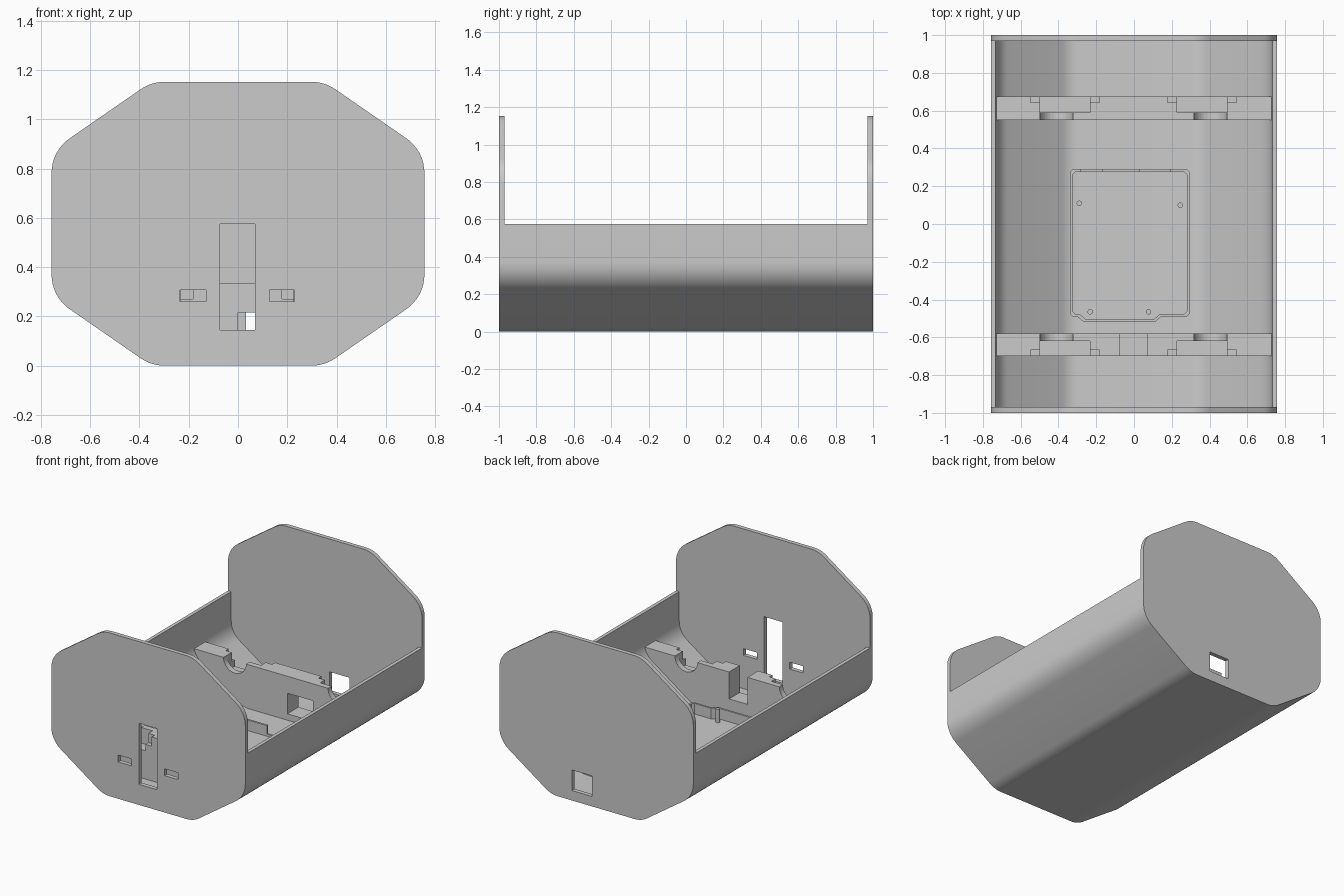
import bpy, bmesh, math
from mathutils import Vector

default = bpy.data.objects.get("Cube")
if default:
    bpy.data.objects.remove(default, do_unlink=True)

grey = bpy.data.materials.new("plain grey")
grey.use_nodes = True
colour = (0.6, 0.6, 0.6, 1)
grey.diffuse_color = colour
grey.node_tree.nodes["Principled BSDF"].inputs["Base Color"].default_value = colour

W, H, MID, WALL = 0.757, 1.152, 0.576, 0.025
PLATE = 0.03


def make(name, bm):
    bmesh.ops.recalc_face_normals(bm, faces=bm.faces[:])
    mesh = bpy.data.meshes.new(name)
    bm.to_mesh(mesh)
    bm.free()
    mesh.materials.append(grey)
    obj = bpy.data.objects.new(name, mesh)
    bpy.context.collection.objects.link(obj)
    return obj


def prism(name, points, start, end, axis="y"):
    """Extrude a closed 2D outline along y or z."""
    bm = bmesh.new()
    place = (lambda a, b: (a, start, b)) if axis == "y" else (lambda a, b: (a, b, start))
    face = bm.faces.new([bm.verts.new(place(*p)) for p in points])
    new = bmesh.ops.extrude_face_region(bm, geom=[face])["geom"]
    step = Vector((0, end - start, 0) if axis == "y" else (0, 0, end - start))
    bmesh.ops.translate(bm, vec=step, verts=[v for v in new if isinstance(v, bmesh.types.BMVert)])
    return make(name, bm)


def box(name, x0, x1, y0, y1, z0, z1):
    return prism(name, [(x0, z0), (x1, z0), (x1, z1), (x0, z1)], y0, y1)


def rod(name, x, z, radius, y0, y1):
    ring = [math.tau * i / 32 for i in range(32)]
    return prism(name, [(x + radius * math.cos(a), z + radius * math.sin(a)) for a in ring], y0, y1)


def cut(obj, cutters):
    """Subtract cutters one after another, then discard them."""
    for cutter in cutters:
        cutter.hide_render = True
        mod = obj.modifiers.new("cut", "BOOLEAN")
        mod.operation, mod.solver, mod.object = "DIFFERENCE", "EXACT", cutter
        bpy.context.view_layer.objects.active = obj
        bpy.ops.object.modifier_apply(modifier=mod.name)
        bpy.data.objects.remove(cutter, do_unlink=True)


def smooth(obj):
    bpy.ops.object.select_all(action="DESELECT")
    obj.select_set(True)
    bpy.context.view_layer.objects.active = obj
    bpy.ops.object.shade_smooth_by_angle(angle=math.radians(25))


def octagon(inset=0.0, radius=0.17, steps=9):
    """Rounded octagon, counter-clockwise, starting at the right wall's middle."""
    quarter = []
    flat = math.atan2(0.405, 0.28)           # outward direction of the sloping sides
    for corner, a0, a1 in ((Vector((W, 0.296)), 0, math.pi / 2 - flat + 0.36),
                           (Vector((0.352, MID)), 0, 0)):
        pass
    slope = Vector((0.28, 0.405)).normalized().angle(Vector((1, 0)))
    for corner, a0, a1 in ((Vector((W, 0.296)), 0, slope),
                           (Vector((0.352, MID)), slope, math.pi / 2)):
        mid = (a0 + a1) / 2
        reach = radius / math.cos((a1 - a0) / 2)
        centre = corner - reach * Vector((math.cos(mid), math.sin(mid)))
        for i in range(steps):
            a = a0 + (a1 - a0) * i / (steps - 1)
            quarter.append(centre + (radius - inset) * Vector((math.cos(a), math.sin(a))))
    upper = [(p.x, p.y) for p in quarter] + [(-p.x, p.y) for p in reversed(quarter)]
    return [(x, MID + z) for x, z in upper] + [(x, MID - z) for x, z in reversed(upper)]


def lower_part(inset, top):
    """Left-to-right run of the octagon below a height, ending on that height."""
    run = sorted((p for p in octagon(inset) if p[1] < top - 0.001), key=lambda p: p[0])
    ring = octagon(inset)
    half = max(x for x, z in ring)
    for (xa, za), (xb, zb) in zip(ring, ring[1:] + ring[:1]):
        if xa > 0 and xb > 0 and (za - top) * (zb - top) < 0:
            half = xa + (xb - xa) * (top - za) / (zb - za)
    return [(-half, top)] + run + [(half, top)]


# Open tub shell
tub = prism("tub_shell", lower_part(0, MID) + lower_part(WALL, MID)[::-1],
            -1 + PLATE, 1 - PLATE)
smooth(tub)

# End plates with their openings
front = prism("front_plate", octagon(), -1, -1 + PLATE)
cut(front, [box("slot", -0.073, 0.07, -1.1, -0.9, 0.145, MID),
            box("tab_hole_right", -0.235, -0.13, -1.1, -0.9, 0.26, 0.308),
            box("tab_hole_left", 0.127, 0.23, -1.1, -0.9, 0.26, 0.308)])
back = prism("back_plate", octagon(), 1 - PLATE, 1)
cut(back, [box("port", 0.033, 0.19, 0.9, 1.1, 0.07, 0.215)])
for plate in (front, back):
    smooth(plate)

# Cross supports, each with two stepped pockets and round seats
TOP = 0.335
for name, side, inner, outer in (("front_support", -1, 0.58, 0.70),
                                 ("back_support", 1, 0.55, 0.675)):
    def span(a, b):
        return sorted((side * a, side * b))
    support = prism(name, lower_part(WALL - 0.008, TOP), *span(inner, outer))
    cutters = []
    for x in (-0.365, 0.36):
        seat = x + math.copysign(0.045, x)
        cutters += [box("wide", x - 0.182, x + 0.182, *span(outer - 0.033, outer + 0.05), 0.27, 0.5),
                    box("deep", x - 0.132, x + 0.132, *span(inner + 0.04, outer + 0.05), 0.225, 0.5),
                    rod("seat", seat, TOP, 0.088, *span(inner - 0.05, inner + 0.06))]
    if side < 0:
        cutters.append(box("slot", -0.073, 0.07, -0.8, -0.5, 0.145, 0.5))
    else:
        cutters.append(box("port", 0.0, 0.2, 0.5, 0.8, 0.07, 0.215))
    cut(support, cutters)

# Board tray: thin raised rim
FLOOR = 0.02
rim = [(-0.34, -0.475), (-0.325, -0.49), (-0.30, -0.49), (-0.265, -0.52), (0.11, -0.52),
       (0.145, -0.49), (0.28, -0.49), (0.295, -0.475), (0.295, 0.275), (0.28, 0.29),
       (-0.325, 0.29), (-0.34, 0.275)]
cx, cy = -0.0225, -0.115
inside = [(cx + (x - cx) * 0.955, cy + (y - cy) * 0.965) for x, y in rim]
tray = prism("board_rim", rim, FLOOR, 0.1, "z")
cut(tray, [prism("inside", inside, FLOOR - 0.05, 0.2, "z"),
           box("power_gap", -0.28, -0.17, 0.25, 0.32, 0.06, 0.2),
           box("cable_gap", 0.033, 0.19, 0.25, 0.32, 0.04, 0.2)])

# Board locating pegs
for i, (x, y) in enumerate([(-0.29, 0.11), (0.245, 0.1), (-0.232, -0.465), (0.077, -0.465)]):
    ring = [math.tau * k / 20 for k in range(20)]
    smooth(prism(f"board_peg_{i + 1}", [(x + 0.014 * math.cos(a), y + 0.014 * math.sin(a))
                                        for a in ring], FLOOR, 0.12, "z"))
